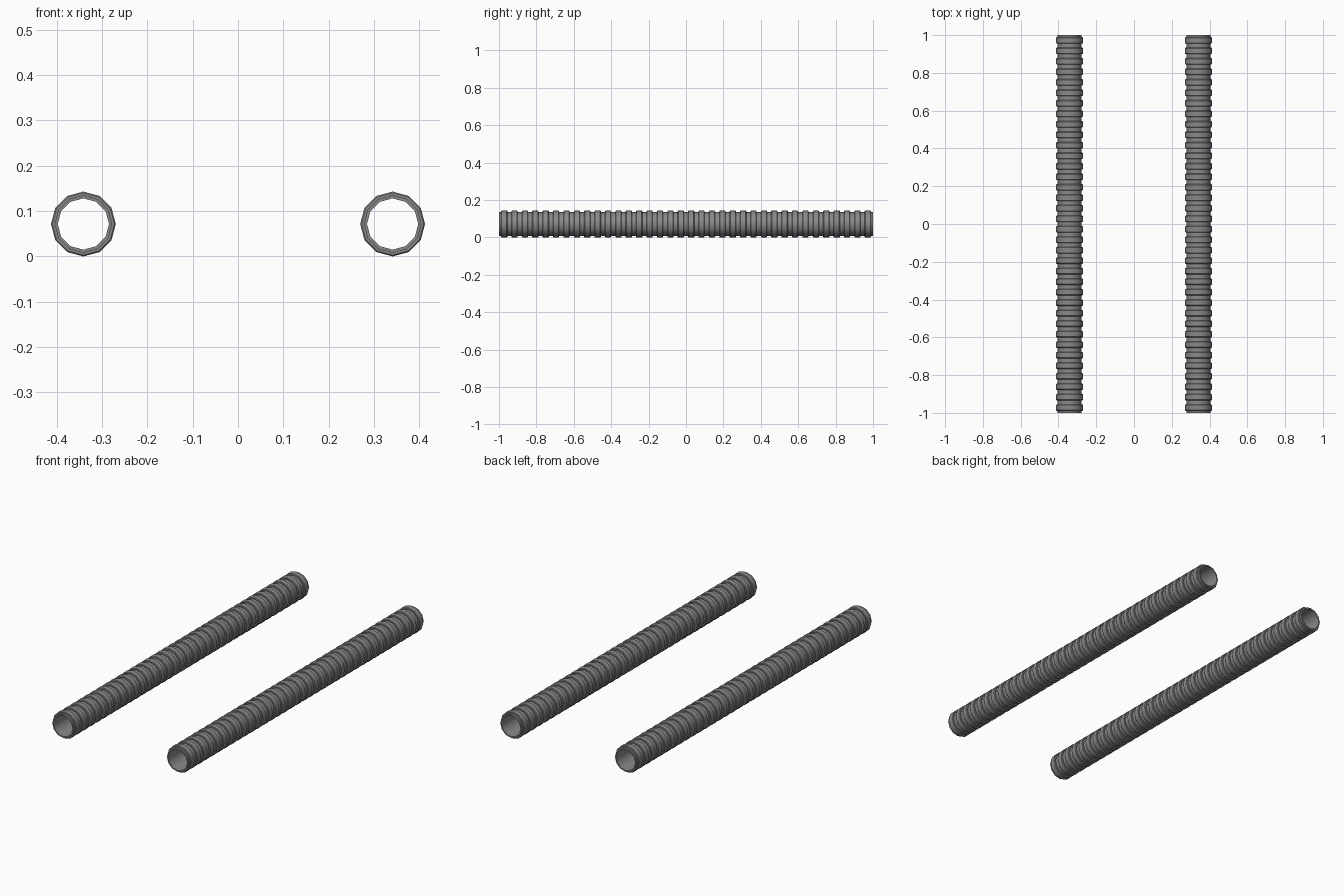
import bpy, bmesh, math

if "Cube" in bpy.data.objects:
    bpy.data.objects.remove(bpy.data.objects["Cube"])

SIDES, RIDGES = 12, 36
CENTRE_X, CENTRE_Z = 0.341, 0.0715
R_RIDGE, R_GROOVE, R_BORE = 0.0715, 0.0635, 0.0565
PITCH = 2.0 / RIDGES

steel = bpy.data.materials.new("grey_steel")
steel.diffuse_color = (0.25, 0.25, 0.25, 1)
steel.use_nodes = True
steel.node_tree.nodes["Principled BSDF"].inputs["Base Color"].default_value = steel.diffuse_color


def tube_profile():
    """Closed (y, radius) outline: ribbed outside, plain bore inside."""
    pts = [(-1.0, R_GROOVE)]
    for i in range(RIDGES):
        c = -1.0 + (i + 0.5) * PITCH
        pts += [(c - 0.3 * PITCH, R_GROOVE), (c - 0.3 * PITCH, R_RIDGE - 0.003),
                (c - 0.24 * PITCH, R_RIDGE), (c + 0.24 * PITCH, R_RIDGE),
                (c + 0.3 * PITCH, R_RIDGE - 0.003), (c + 0.3 * PITCH, R_GROOVE)]
    return pts + [(1.0, R_GROOVE), (1.0, R_BORE), (-1.0, R_BORE)]


def make_tube(name, x):
    bm = bmesh.new()
    # Spin the outline around the long axis
    rings = []
    for y, r in tube_profile():
        rings.append([bm.verts.new((r * math.cos(a), y, r * math.sin(a)))
                      for a in (2 * math.pi * k / SIDES for k in range(SIDES))])
    for i, ring in enumerate(rings):
        nxt = rings[(i + 1) % len(rings)]
        for k in range(SIDES):
            j = (k + 1) % SIDES
            bm.faces.new((ring[k], nxt[k], nxt[j], ring[j]))
    bmesh.ops.recalc_face_normals(bm, faces=bm.faces)
    mesh = bpy.data.meshes.new(name)
    bm.to_mesh(mesh)
    bm.free()
    mesh.materials.append(steel)
    obj = bpy.data.objects.new(name, mesh)
    obj.location = (x, 0, CENTRE_Z)
    bpy.context.collection.objects.link(obj)
    # Smooth around the tube, crisp at the rib walls
    bpy.ops.object.select_all(action='DESELECT')
    obj.select_set(True)
    bpy.context.view_layer.objects.active = obj
    bpy.ops.object.shade_smooth_by_angle(angle=math.radians(40))


make_tube("left_ribbed_tube", -CENTRE_X)
make_tube("right_ribbed_tube", CENTRE_X)
